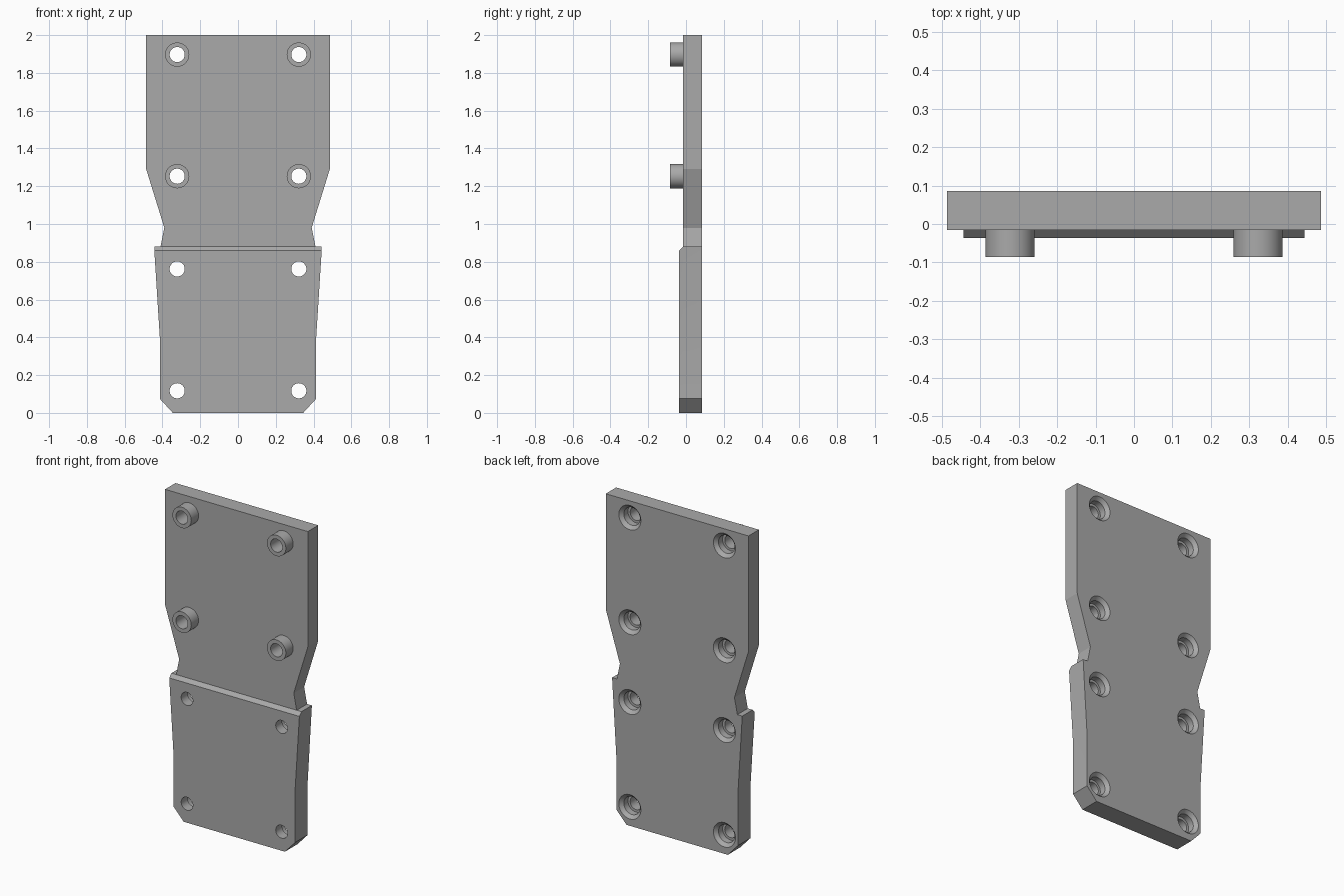
import bpy, bmesh, math

BACK, UPPER_FRONT, LOWER_FRONT, BOSS_FRONT = 0.086, -0.015, -0.036, -0.086
HOLE_X = 0.322
HOLE_Z = (0.117, 0.762, 1.253, 1.897)

cube = bpy.data.objects.get("Cube")
if cube:
    bpy.data.objects.remove(cube, do_unlink=True)

grey = bpy.data.materials.new("plain grey")
grey.use_nodes = True
colour = (0.4, 0.4, 0.4, 1)
grey.diffuse_color = colour
grey.node_tree.nodes["Principled BSDF"].inputs["Base Color"].default_value = colour


def finish(name, bm):
    bmesh.ops.recalc_face_normals(bm, faces=bm.faces)
    mesh = bpy.data.meshes.new(name)
    bm.to_mesh(mesh)
    bm.free()
    mesh.materials.append(grey)
    obj = bpy.data.objects.new(name, mesh)
    bpy.context.collection.objects.link(obj)
    return obj


def slab(name, half, front, chamfer=0):
    """Mirror a half outline (x, z) and extrude it from the back to the front."""
    outline = half + [(-x, z) for x, z in reversed(half)]
    bm = bmesh.new()
    face = bm.faces.new([bm.verts.new((x, BACK, z)) for x, z in outline])
    new = bmesh.ops.extrude_face_region(bm, geom=[face])["geom"]
    top = max(z for _, z in half)
    for v in (g for g in new if isinstance(g, bmesh.types.BMVert)):
        v.co.y = front
        if chamfer and v.co.z > top - 0.001:
            # split the top edge into a sloping lip below
            v.co.z -= chamfer
    return finish(name, bm)


def turned(name, profile, x, z, sides=48):
    """Solid of revolution about y, from (radius, y) pairs."""
    bm = bmesh.new()
    rings = [[bm.verts.new((x + r * math.cos(2 * math.pi * i / sides), y,
                            z + r * math.sin(2 * math.pi * i / sides)))
              for i in range(sides)] for r, y in profile]
    for a, b in zip(rings, rings[1:]):
        for i in range(sides):
            j = (i + 1) % sides
            bm.faces.new((a[i], a[j], b[j], b[i]))
    bm.faces.new(rings[0])
    bm.faces.new(rings[-1])
    return finish(name, bm)


def boolean(target, tool, operation):
    mod = target.modifiers.new(operation.lower(), "BOOLEAN")
    mod.operation, mod.object, mod.solver = operation, tool, "EXACT"
    bpy.context.view_layer.objects.active = target
    bpy.ops.object.modifier_apply(modifier=mod.name)
    bpy.data.objects.remove(tool, do_unlink=True)


# Upper plate with its waist, running down behind the lower pad
plate = slab("mounting_plate", [(0.39, 0.8), (0.41, 0.88), (0.39, 0.98),
                                (0.486, 1.29), (0.486, 2.0)], UPPER_FRONT)

# Thicker lower plate, then the chamfered lip on its front
lower = [(0.345, 0), (0.414, 0.075), (0.414, 0.4), (0.443, 0.88)]
boolean(plate, slab("lower_back", lower, UPPER_FRONT), "UNION")
lip = slab("lower_pad", lower, LOWER_FRONT, 0.021)
for v in lip.data.vertices:
    if v.co.y > 0:
        v.co.y = UPPER_FRONT
boolean(plate, lip, "UNION")

# Raised bosses on the upper plate
for z in HOLE_Z[2:]:
    for x in (-HOLE_X, HOLE_X):
        boss = turned("boss", [(0.064, UPPER_FRONT + 0.03), (0.064, BOSS_FRONT)], x, z)
        boolean(plate, boss, "UNION")

# Stepped screw holes, countersunk from the back
hole = [(0.08, BACK + 0.005), (0.055, BACK - 0.02), (0.055, BACK - 0.06),
        (0.04, BACK - 0.06), (0.04, BOSS_FRONT - 0.02)]
for z in HOLE_Z:
    for x in (-HOLE_X, HOLE_X):
        boolean(plate, turned("hole_cutter", hole, x, z), "DIFFERENCE")

# Smooth round walls, crisp edges
bpy.ops.object.select_all(action="DESELECT")
plate.select_set(True)
bpy.context.view_layer.objects.active = plate
bpy.ops.object.shade_smooth_by_angle(angle=math.radians(12))
